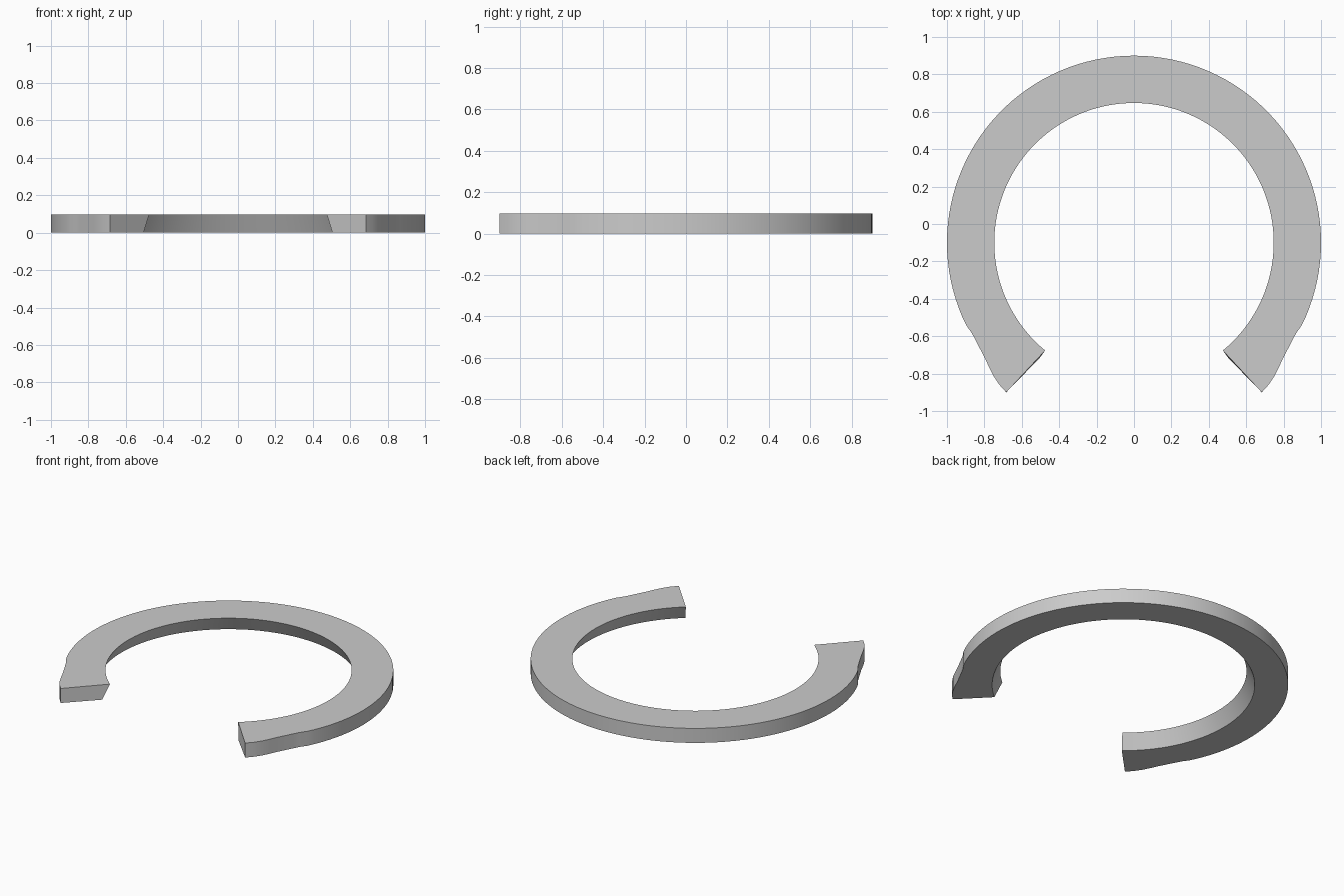
import bpy, bmesh
from math import sin, cos, radians

if "Cube" in bpy.data.objects:
    bpy.data.objects.remove(bpy.data.objects["Cube"])

CY, H = -0.1, 0.097      # ring centre and thickness
STEPS = 96
# flared tip of the outer edge: degrees below horizontal, radius
FLARE = [(26, 1.0), (29.5, 0.992), (33, 0.996), (37.6, 1.007),
         (42, 1.028), (45.3, 1.044), (49.5, 1.052)]


def outer_radius(below):
    if below <= FLARE[0][0]:
        return 1.0
    for (a, ra), (b, rb) in zip(FLARE, FLARE[1:]):
        if below <= b:
            return ra + (rb - ra) * (below - a) / (b - a)
    return FLARE[-1][1]


bm = bmesh.new()


def point(angle, r, z):
    a = radians(angle)
    return bm.verts.new((r * cos(a), CY + r * sin(a), z))


# Cross-sections swept round the open ring; the inner wall leans outwards below
sections = []
for i in range(STEPS + 1):
    u = 2 * i / STEPS - 1
    out_deg, top_deg, low_deg = (90 + u * (90 + e) for e in (49.5, 50.5, 50.7))
    r = outer_radius(abs(out_deg - 90) - 90)
    sections.append([point(out_deg, r, 0), point(out_deg, r, H),
                     point(top_deg, 0.747, H), point(low_deg, 0.797, 0)])

for a, b in zip(sections, sections[1:]):
    for k in range(4):
        n = (k + 1) % 4
        bm.faces.new((a[k], a[n], b[n], b[k]))

# End caps
bm.faces.new(sections[0][::-1])
bm.faces.new(sections[-1])
bmesh.ops.recalc_face_normals(bm, faces=bm.faces)

mesh = bpy.data.meshes.new("open_ring")
bm.to_mesh(mesh)
bm.free()
ring = bpy.data.objects.new("open_ring", mesh)
bpy.context.collection.objects.link(ring)
bpy.context.view_layer.objects.active = ring
ring.select_set(True)
bpy.ops.object.shade_smooth_by_angle(angle=radians(30))
